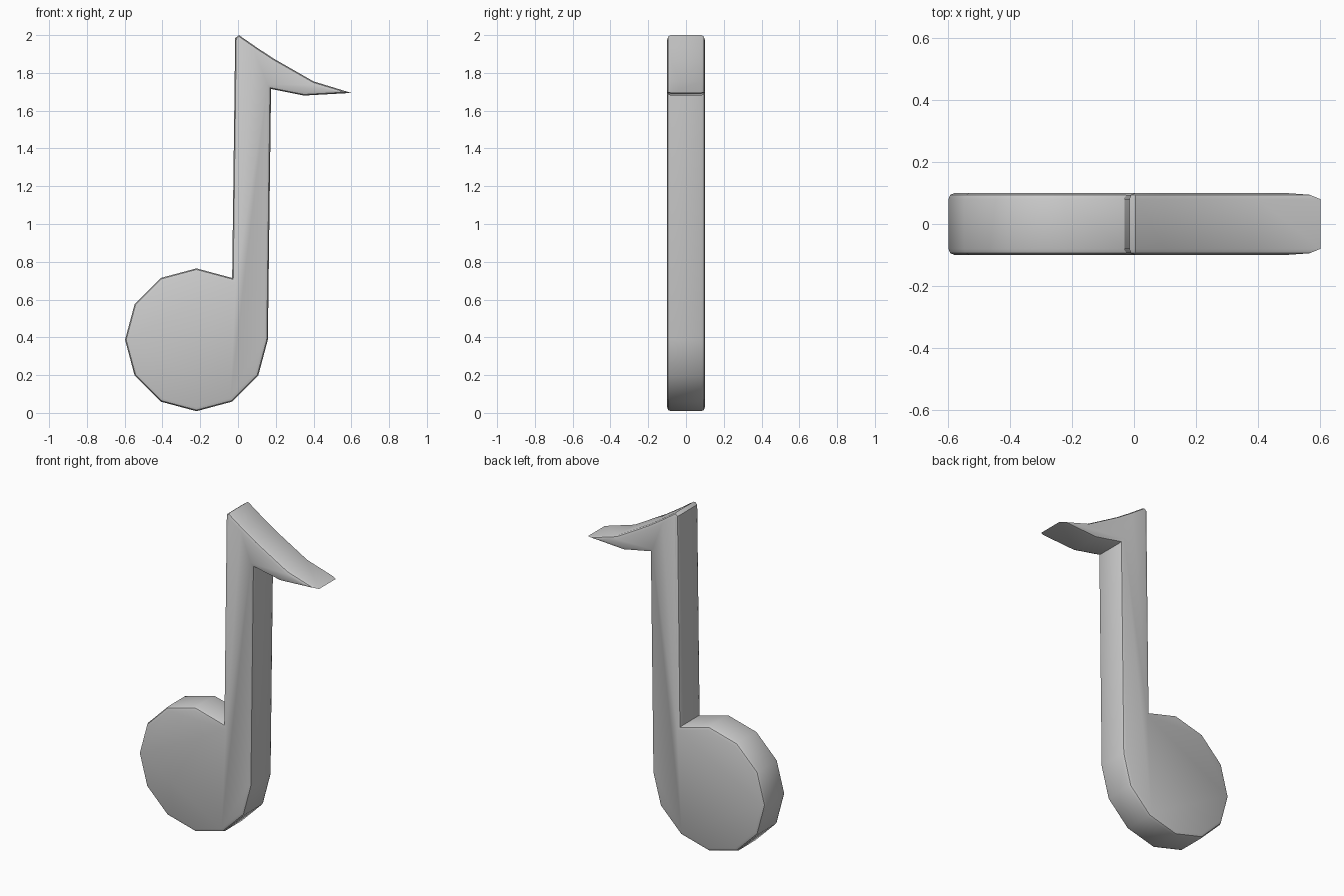
import bpy, bmesh, math

if "Cube" in bpy.data.objects:
    bpy.data.objects.remove(bpy.data.objects["Cube"])

HALF = 0.1      # half thickness
BEVEL = 0.02    # rounded rim

# Round head: 12-sided, run from the stem's left foot round to its right foot
cx, cz, r = -0.22, 0.387, 0.378
outline = [(cx + r * math.cos(math.radians(a)), cz + r * math.sin(math.radians(a)))
           for a in range(60, 361, 30)]

# Stem and flag, back up the right side and round to the left foot
outline += [(0.175, 1.715), (0.35, 1.68), (0.60, 1.694), (0.40, 1.755),
            (0.19, 1.875), (0.10, 1.934), (0.005, 2.0), (-0.015, 1.985)]

# Front face extruded to the back
bm = bmesh.new()
front = bm.faces.new([bm.verts.new((x, -HALF, z)) for x, z in outline])
ext = bmesh.ops.extrude_face_region(bm, geom=[front], use_keep_orig=True)
for v in ext["geom"]:
    if isinstance(v, bmesh.types.BMVert):
        v.co.y = HALF
bmesh.ops.recalc_face_normals(bm, faces=bm.faces)

# Rounded front and back rims
rims = [e for e in bm.edges if abs(e.verts[0].co.y - e.verts[1].co.y) < 1e-4]
bmesh.ops.bevel(bm, geom=rims, offset=BEVEL, offset_type='OFFSET', segments=2,
                profile=0.5, affect='EDGES', clamp_overlap=False)
bmesh.ops.recalc_face_normals(bm, faces=bm.faces)

mesh = bpy.data.meshes.new("music_note")
bm.to_mesh(mesh)
bm.free()
note = bpy.data.objects.new("music_note", mesh)
bpy.context.collection.objects.link(note)

# Soft shading over the shallow facets, sharp at the corners
bpy.context.view_layer.objects.active = note
note.select_set(True)
bpy.ops.object.shade_smooth_by_angle(angle=math.radians(40))
